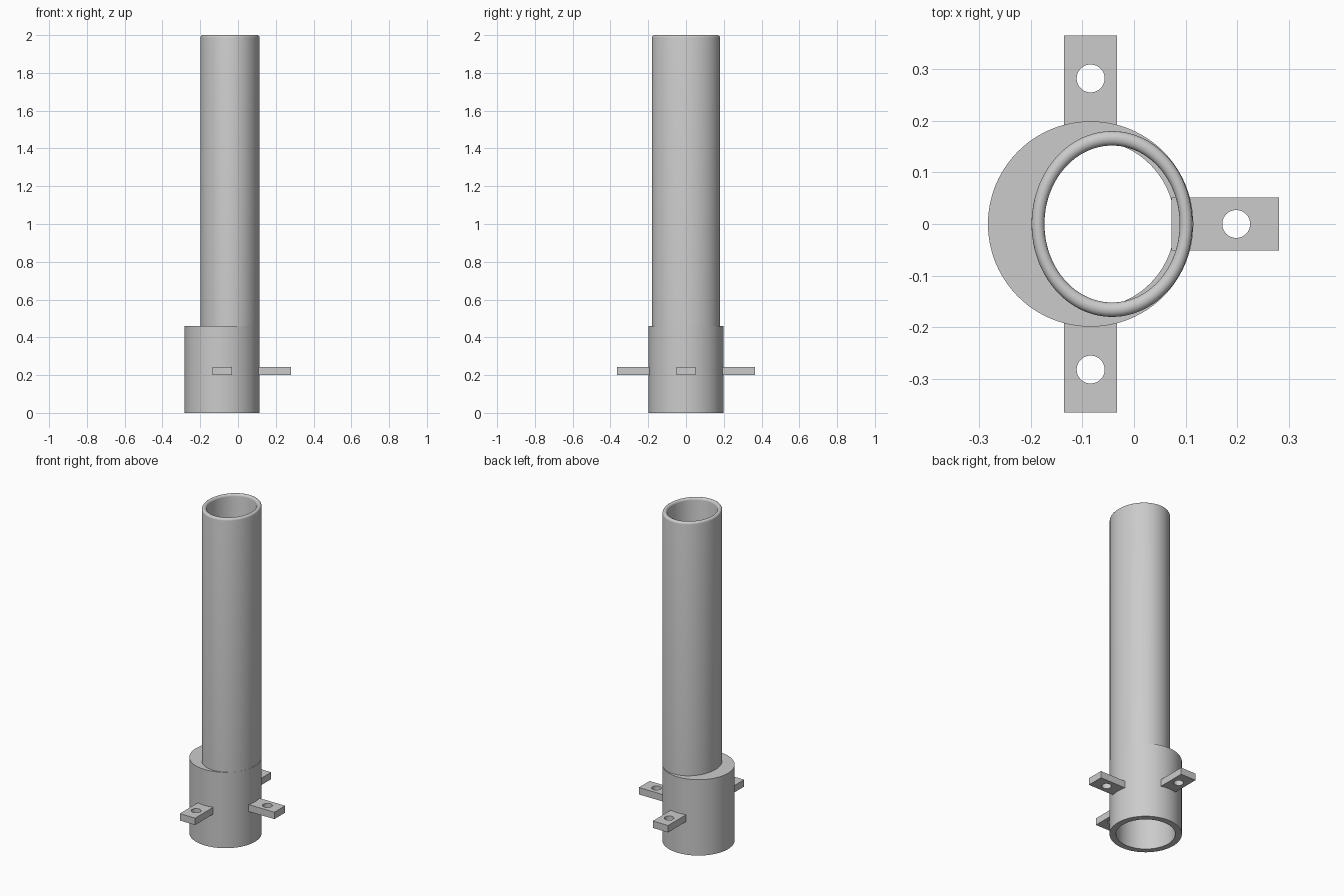
import bpy, bmesh, math
from mathutils import Matrix

cube = bpy.data.objects.get("Cube")
if cube:
    bpy.data.objects.remove(cube, do_unlink=True)

grey = bpy.data.materials.new("plain grey")
grey.use_nodes = True
colour = (0.6, 0.6, 0.6, 1)
grey.diffuse_color = colour
grey.node_tree.nodes["Principled BSDF"].inputs["Base Color"].default_value = colour

SEGMENTS = 96
AXIS_X = -0.084          # collar axis
TUBE_X = -0.0425         # tube axis


def make_object(name, bm):
    mesh = bpy.data.meshes.new(name)
    bmesh.ops.recalc_face_normals(bm, faces=bm.faces)
    bm.to_mesh(mesh)
    bm.free()
    obj = bpy.data.objects.new(name, mesh)
    bpy.context.collection.objects.link(obj)
    mesh.materials.append(grey)
    return obj


def loft(name, x, rings, closed):
    """Stack elliptical rings (rx, ry, z); closed joins last to first, else caps."""
    bm = bmesh.new()
    loops = []
    for rx, ry, z in rings:
        angles = [2 * math.pi * i / SEGMENTS for i in range(SEGMENTS)]
        loops.append([bm.verts.new((x + rx * math.cos(a), ry * math.sin(a), z)) for a in angles])
    pairs = list(zip(loops, loops[1:]))
    if closed:
        pairs.append((loops[-1], loops[0]))
    else:
        bm.faces.new(loops[0])
        bm.faces.new(loops[-1])
    for a, b in pairs:
        for i in range(SEGMENTS):
            j = (i + 1) % SEGMENTS
            bm.faces.new((a[i], a[j], b[j], b[i]))
    return make_object(name, bm)


def cut(target, cutter):
    mod = target.modifiers.new("cut", "BOOLEAN")
    mod.operation = "DIFFERENCE"
    mod.solver = "EXACT"
    mod.object = cutter
    cutter.hide_render = True
    bpy.context.view_layer.objects.active = target
    bpy.ops.object.modifier_apply(modifier=mod.name)
    bpy.data.objects.remove(cutter, do_unlink=True)


def smooth(obj):
    bpy.ops.object.select_all(action="DESELECT")
    obj.select_set(True)
    bpy.context.view_layer.objects.active = obj
    bpy.ops.object.shade_smooth_by_angle(angle=math.radians(32))


# Oval tube with a half-round lip, seated halfway down the collar
OUT_X, OUT_Y, IN_X, IN_Y = 0.156, 0.18, 0.131, 0.152
lip = 0.0125
rings = [(IN_X, IN_Y, 0.23), (OUT_X, OUT_Y, 0.23)]
for k in range(9):
    a = math.pi * k / 8
    t = (1 + math.cos(a)) / 2
    rings.append((IN_X + (OUT_X - IN_X) * t, IN_Y + (OUT_Y - IN_Y) * t,
                  2 - lip + lip * math.sin(a)))
tube = loft("tube", TUBE_X, rings, True)

# Round collar: wide socket below, oval passage above
collar = loft("collar", AXIS_X, [(0.199, 0.199, 0), (0.199, 0.199, 0.461)], False)
cut(collar, loft("socket_cutter", AXIS_X, [(0.163, 0.163, -0.1), (0.163, 0.163, 0.23)], False))
cut(collar, loft("passage_cutter", TUBE_X, [(IN_X, IN_Y, 0.2), (IN_X, IN_Y, 0.6)], False))

for part in (tube, collar):
    smooth(part)

# Three flat mounting tabs with bolt holes
for name, degrees in (("left_tab", 0), ("back_tab", 90), ("front_tab", 270)):
    bm = bmesh.new()
    bmesh.ops.create_cube(bm, size=1)
    bmesh.ops.scale(bm, vec=(0.208, 0.103, 0.042), verts=bm.verts)
    bmesh.ops.translate(bm, vec=(0.261, 0, 0.222), verts=bm.verts)
    tab = make_object(name, bm)
    cut(tab, loft("hole_cutter", 0.282, [(0.027, 0.027, 0.1), (0.027, 0.027, 0.3)], False))
    turn = Matrix.Rotation(math.radians(degrees), 4, "Z")
    tab.data.transform(Matrix.Translation((AXIS_X, 0, 0)) @ turn)
    smooth(tab)
